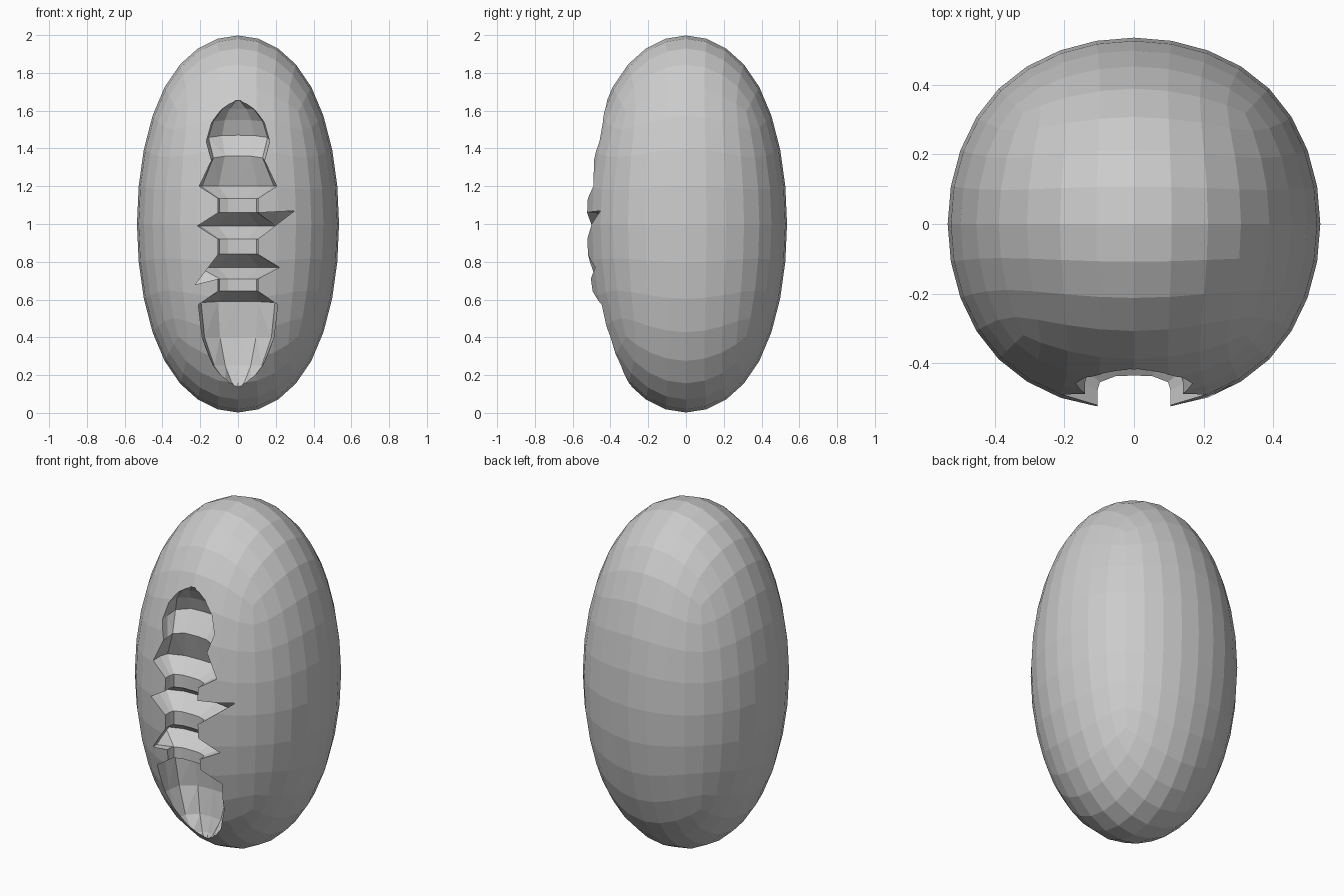
import bpy, bmesh

if "Cube" in bpy.data.objects:
    bpy.data.objects.remove(bpy.data.objects["Cube"])

# One plain grey for the whole model
grey = bpy.data.materials.new("plain grey")
grey.diffuse_color = (0.6, 0.6, 0.6, 1)
grey.use_nodes = True
grey.node_tree.nodes["Principled BSDF"].inputs["Base Color"].default_value = grey.diffuse_color

# Egg body: a subdivided cube stretched upwards
bpy.ops.mesh.primitive_cube_add(size=2)
egg = bpy.context.object
egg.name = "egg_shell"
sub = egg.modifiers.new("round", 'SUBSURF')
sub.levels = sub.render_levels = 3
bpy.ops.object.modifier_apply(modifier="round")
top = max(v.co.z for v in egg.data.vertices)
for v in egg.data.vertices:
    v.co = (v.co.x / top * 0.535, v.co.y / top * 0.535, v.co.z / top * 0.998 + 1.0)
egg.data.materials.append(grey)

# Rings of the ribbed hollow: height, half width, depth y, lift of the back
RINGS = [
    (0.13, 0.02, -0.29, 0), (0.165, 0.07, -0.275, 0), (0.25, 0.135, -0.25, 0),
    (0.40, 0.19, -0.23, 0), (0.56, 0.21, -0.25, 0.03), (0.645, 0.105, -0.435, 0),
    (0.71, 0.105, -0.435, 0), (0.77, 0.22, -0.34, 0), (0.84, 0.105, -0.435, 0),
    (0.92, 0.105, -0.435, 0), (0.99, 0.215, -0.34, 0), (1.06, 0.105, -0.435, 0),
    (1.135, 0.105, -0.435, 0), (1.20, 0.205, -0.34, 0), (1.31, 0.14, -0.39, 0.05),
    (1.41, 0.168, -0.31, 0.06), (1.52, 0.14, -0.34, 0.03), (1.60, 0.09, -0.375, 0.01),
    (1.655, 0.02, -0.405, 0),
]
# Section of a ring: x factor, depth factor
HALF = [(1, None), (1, 0.55), (0.93, 0.8), (0.5, 0.98), (0, 1)]
SECTION = [(-x, d) for x, d in HALF] + HALF[-2::-1]
# Stray pointed cuts: (ring, side) -> x, z
SPIKES = {(10, 1): (0.30, 1.07), (7, -1): (-0.225, 0.68)}

bm = bmesh.new()
rows = []
for i, (z, w, depth, lift) in enumerate(RINGS):
    row = []
    for fx, fd in SECTION:
        x, zz = fx * w, z
        y = -0.75 if fd is None else -0.53 + (depth + 0.53) * fd
        if fd is not None:
            zz += lift * fd
        side = 1 if fx > 0 else -1
        if (fd is None or fd == 0.55) and (i, side) in SPIKES:
            x, zz = SPIKES[i, side]
            if fd:
                y = -0.43
        row.append(bm.verts.new((x, y, zz)))
    rows.append(row)
n = len(SECTION)
for a, b in zip(rows, rows[1:]):
    for j in range(n):
        k = (j + 1) % n
        bm.faces.new((a[j], a[k], b[k], b[j]))
bm.faces.new(rows[0][::-1])
bm.faces.new(rows[-1])
bmesh.ops.triangulate(bm, faces=bm.faces[:])
bmesh.ops.recalc_face_normals(bm, faces=bm.faces[:])
me = bpy.data.meshes.new("hollow_cutter")
bm.to_mesh(me)
bm.free()
me.materials.append(grey)
cutter = bpy.data.objects.new("hollow_cutter", me)
bpy.context.collection.objects.link(cutter)
cutter.hide_render = True

# Carve the hollow
cut = egg.modifiers.new("carve", 'BOOLEAN')
cut.operation = 'DIFFERENCE'
cut.solver = 'EXACT'
cut.object = cutter
bpy.context.view_layer.objects.active = egg
bpy.ops.object.modifier_apply(modifier="carve")
bpy.data.objects.remove(cutter)
